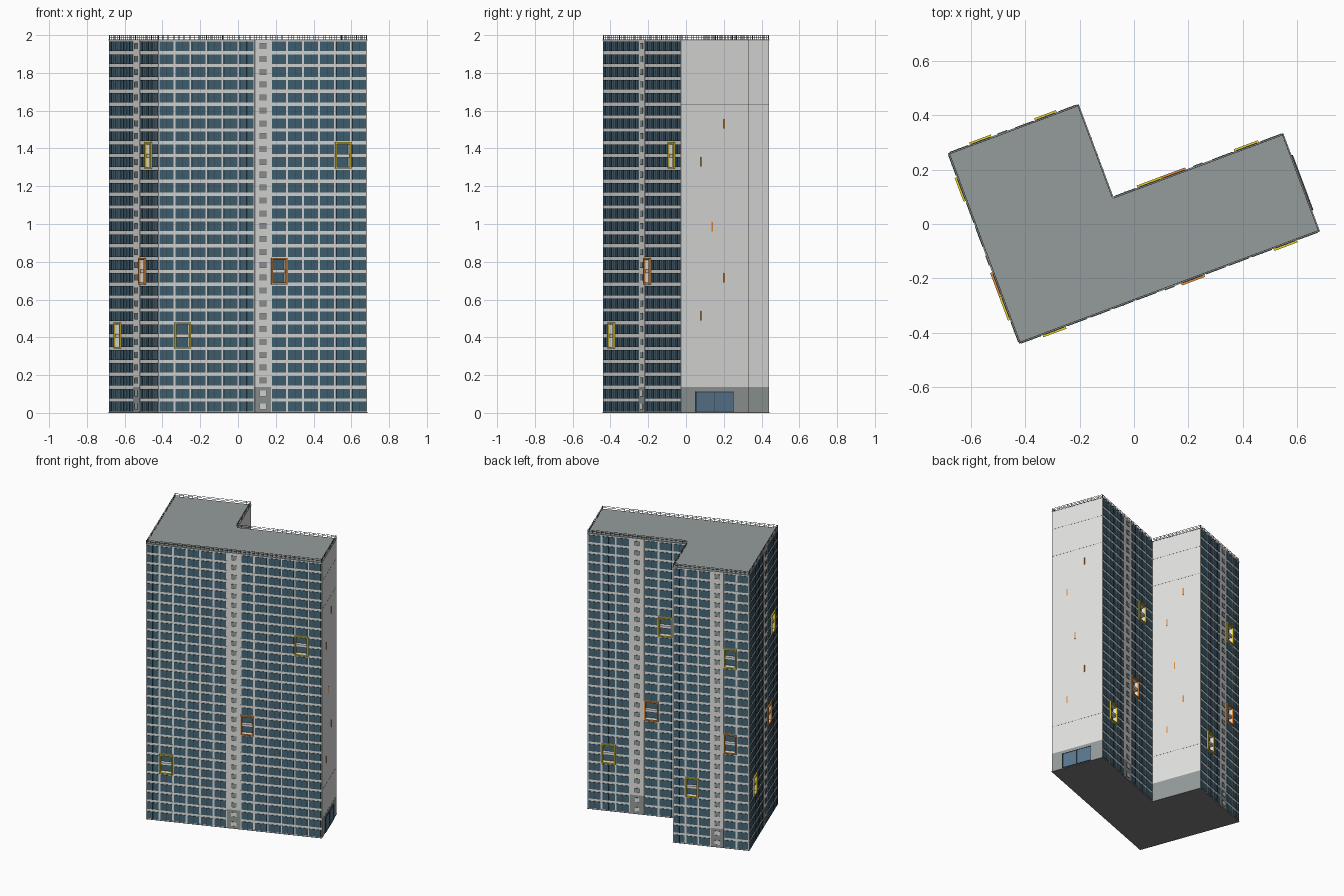
import bpy, bmesh, math
from mathutils import Vector

if "Cube" in bpy.data.objects:
    bpy.data.objects.remove(bpy.data.objects["Cube"])

FLOORS, FH, TOP = 29, 0.0681, 1.975
ANG = math.radians(20.5)
W, D_RIGHT, D_LEFT, W_LEFT = 1.18, 0.383, 0.747, 0.512
ORIGIN = Vector((-0.422, -0.4395))
REC = 0.025                                   # depth of the inner core


def plan(u, v):
    c, s = math.cos(ANG), math.sin(ANG)
    return ORIGIN + Vector((u * c - v * s, u * s + v * c))


def outline(i):
    """L-shaped footprint, inset by i."""
    return [plan(u, v) for u, v in (
        (i, i), (W - i, i), (W - i, D_RIGHT - i), (W_LEFT - i, D_RIGHT - i),
        (W_LEFT - i, D_LEFT - i), (i, D_LEFT - i))]


def material(name, r, g, b):
    m = bpy.data.materials.new(name)
    m.diffuse_color = (r, g, b, 1)
    m.use_nodes = True
    m.node_tree.nodes["Principled BSDF"].inputs["Base Color"].default_value = m.diffuse_color
    return m


WALL = material("pale_wall", 0.77, 0.77, 0.76)
GREY = material("grey_concrete", 0.30, 0.335, 0.33)
GLASS = material("blue_glass", 0.06, 0.135, 0.19)
DARK = material("dark_metal", 0.05, 0.055, 0.06)
BASE = material("ground_grey", 0.20, 0.20, 0.197)
RAIL = material("rail_grey", 0.14, 0.145, 0.145)
DOOR = material("door_glass", 0.10, 0.19, 0.28)
YELLOW = material("yellow_paint", 0.85, 0.65, 0.03)
ORANGE = material("orange_paint", 0.88, 0.29, 0.04)

parts = {}


def part(name, mat):
    if name not in parts:
        parts[name] = (bmesh.new(), mat)
    return parts[name][0]


def prism(name, mat, pts, z0, z1):
    bm = part(name, mat)
    lo = [bm.verts.new((p.x, p.y, z0)) for p in pts]
    hi = [bm.verts.new((p.x, p.y, z1)) for p in pts]
    n = len(pts)
    bm.faces.new(lo[::-1])
    bm.faces.new(hi)
    for i in range(n):
        j = (i + 1) % n
        bm.faces.new((lo[i], lo[j], hi[j], hi[i]))


class Side:
    """One facade: u along it, d outward from it."""

    def __init__(self, a, b):
        self.a, self.len = a, (b - a).length
        self.t = (b - a).normalized()
        self.n = Vector((self.t.y, -self.t.x))

    def box(self, name, mat, u0, u1, z0, z1, d0, d1):
        at = lambda u, d: self.a + self.t * u + self.n * d
        prism(name, mat, [at(u0, d1), at(u1, d1), at(u1, d0), at(u0, d0)], z0, z1)

    def frame(self, name, mat, u0, u1, z0, z1, w, d0, d1):
        self.box(name, mat, u0, u0 + w, z0, z1, d0, d1)
        self.box(name, mat, u1 - w, u1, z0, z1, d0, d1)
        self.box(name, mat, u0 + w, u1 - w, z0, z0 + w, d0, d1)
        self.box(name, mat, u0 + w, u1 - w, z1 - w, z1, d0, d1)


def glazed(side, n):
    """Window grid with one stair bay and three coloured surrounds."""
    p, stair = side.len / n, n // 2
    surrounds = ((1, 5, YELLOW, "yellow_surrounds"),
                 (stair + 1, 10, ORANGE, "orange_surrounds"),
                 (n - 2, 19, YELLOW, "yellow_surrounds"))
    niches = {(c, f + k) for c, f, _, _ in surrounds for k in (0, 1)}
    # floor bands
    for f in range(FLOORS + 1):
        z = f * FH
        side.box("floor_bands", WALL, 0, side.len, max(0.004, z - 0.009),
                 min(TOP, z + 0.009), -REC, 0)
    # piers
    for c in range(n + 1):
        u = c * p
        side.box("window_piers", WALL, max(0, u - 0.007), min(side.len, u + 0.007),
                 0.004, TOP, -REC, -0.0005)
    for c in range(n):
        u0, u1, um = c * p, (c + 1) * p, (c + 0.5) * p
        if c == stair:
            # stair bay
            side.box("stair_panels", WALL, u0, u1, 2 * FH, TOP, -REC, 0.002)
            side.box("stair_bases", GREY, u0, u1, 0.004, 2 * FH, -REC, 0.002)
            for f in range(FLOORS):
                z = f * FH + 0.02
                mat, nm = (WALL, "lower_vents") if f < 2 else (GREY, "stair_vents")
                side.box(nm, mat, um - 0.018, um + 0.018, z, z + 0.03, 0.002, 0.004)
                side.frame("stair_vent_frames", RAIL, um - 0.019, um + 0.019,
                           z - 0.001, z + 0.031, 0.0012, 0.002, 0.005)
            continue
        # panes stand just proud of the bands; framed cells stay as niches
        for f in range(FLOORS):
            if (c, f) in niches:
                continue
            z0, z1 = f * FH + 0.0085, (f + 1) * FH - 0.0085
            side.box("window_panes", GLASS, u0 + 0.0065, u1 - 0.0065, z0, z1, -0.004, 0.003)
            side.box("window_mullions", DARK, um - 0.001, um + 0.001, z0, z1, 0.003, 0.005)
    # coloured surrounds, two floors tall
    for c, f, mat, nm in surrounds:
        side.frame(nm, mat, c * p, (c + 1) * p, f * FH, (f + 2) * FH + 0.003,
                   0.009, 0, 0.010)


def blank(side, entrance):
    """Plain end wall with floor joints and small marker strips."""
    L = side.len
    side.box("end_walls", WALL, 0, L, 2 * FH, TOP, -REC, 0)
    side.box("end_wall_bases", GREY, 0, L, 0.004, 2 * FH, -REC, 0.0005)
    for f in (5, 24, 27):
        side.box("wall_joints", RAIL, 0, L, f * FH - 0.0006, f * FH + 0.0006, 0, 0.0006)
    for k, z in ((0.30, 0.515), (0.64, 0.715), (0.46, 0.985), (0.30, 1.33), (0.64, 1.53)):
        side.box("marker_strips", ORANGE, k * L - 0.004, k * L + 0.004,
                 z - 0.025, z + 0.025, 0, 0.002)
    if entrance:
        a, b = 0.22 * L, 0.77 * L
        side.box("entrance_glass", DOOR, a, b, 0.004, 0.11, 0, 0.004)
        side.frame("entrance_frame", DARK, a - 0.003, b + 0.003, 0.004, 0.113, 0.004, 0, 0.006)
        m = (a + b) / 2
        side.box("entrance_frame", RAIL, m - 0.0015, m + 0.0015, 0.008, 0.109, 0, 0.005)


# glass core, ground plate and roof
prism("glass_core", GLASS, outline(REC - 0.001), 0.003, TOP - 0.002)
prism("ground_plate", BASE, outline(-0.001), 0, 0.004)
prism("roof_slab", GREY, outline(-0.001), TOP - 0.003, TOP + 0.003)

corners = outline(0)
sides = [Side(corners[i], corners[(i + 1) % 6]) for i in range(6)]
for i, n in ((0, 13), (2, 7), (4, 6), (5, 8)):
    glazed(sides[i], n)
blank(sides[1], True)
blank(sides[3], False)

# roof railing
for s in sides:
    for z in (1.989, 1.999):
        s.box("roof_railing", RAIL, 0, s.len, z - 0.001, z + 0.001, -0.005, -0.003)
    count = round(s.len / 0.03)
    for k in range(count + 1):
        u = min(max(k * s.len / count, 0.001), s.len - 0.001)
        s.box("roof_railing", RAIL, u - 0.001, u + 0.001, TOP, 1.999, -0.005, -0.003)

for name, (bm, mat) in parts.items():
    bmesh.ops.recalc_face_normals(bm, faces=bm.faces)
    mesh = bpy.data.meshes.new(name)
    bm.to_mesh(mesh)
    bm.free()
    mesh.materials.append(mat)
    bpy.context.collection.objects.link(bpy.data.objects.new(name, mesh))
